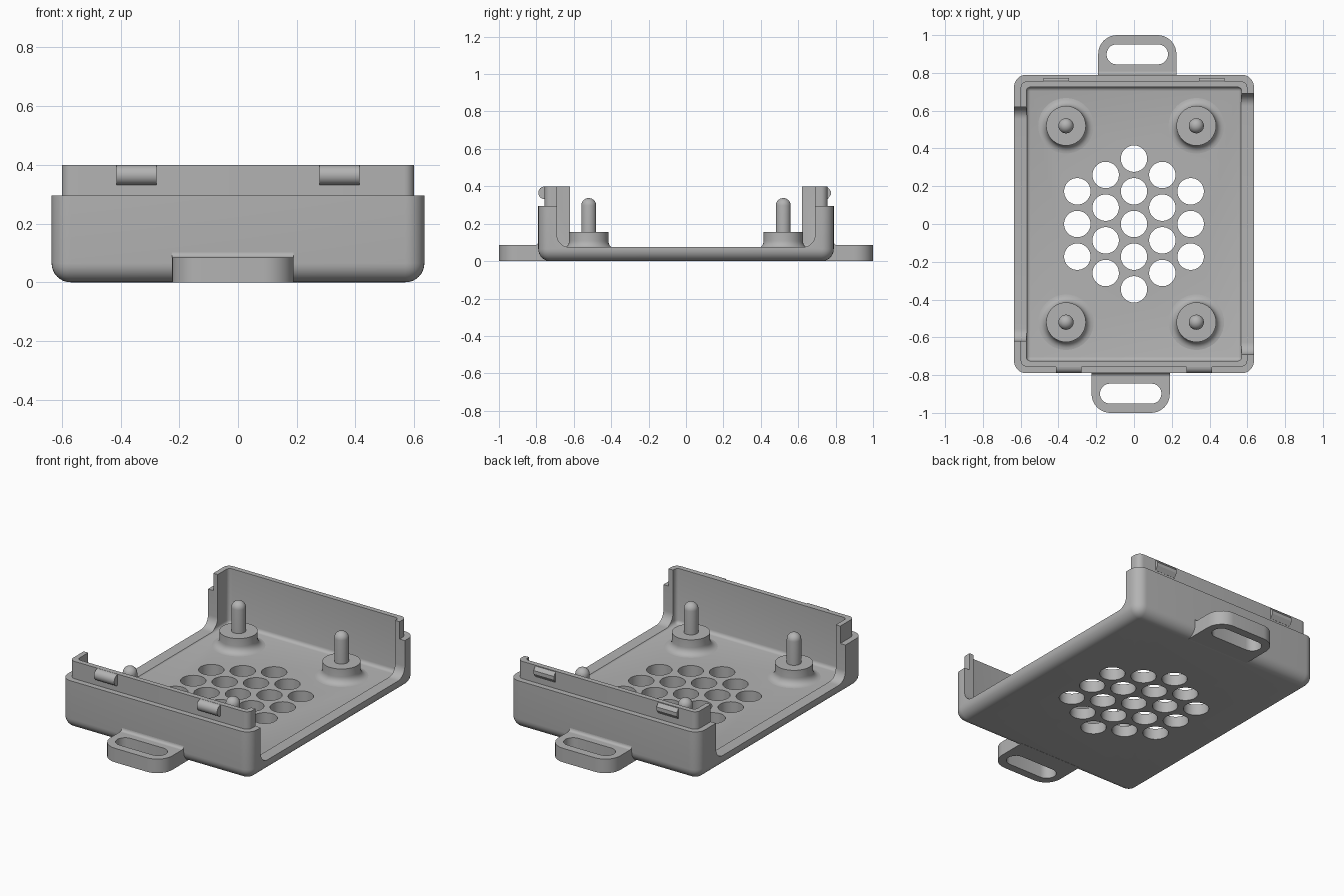
import bpy, bmesh, math
from mathutils import Matrix

if "Cube" in bpy.data.objects:
    bpy.data.objects.remove(bpy.data.objects["Cube"])

grey = bpy.data.materials.new("plain_grey")
grey.use_nodes = True
GREY = (0.45, 0.45, 0.45, 1)
grey.diffuse_color = GREY
grey.node_tree.nodes["Principled BSDF"].inputs["Base Color"].default_value = GREY


def finish(name, bm):
    bmesh.ops.recalc_face_normals(bm, faces=bm.faces)
    mesh = bpy.data.meshes.new(name)
    bm.to_mesh(mesh)
    bm.free()
    mesh.materials.append(grey)
    ob = bpy.data.objects.new(name, mesh)
    bpy.context.collection.objects.link(ob)
    return ob


def box(name, lo, hi, rules=()):
    """Box from corner to corner; rules are (edge test, radius, segments)."""
    bm = bmesh.new()
    bmesh.ops.create_cube(bm, size=1)
    for v in bm.verts:
        for i in range(3):
            v.co[i] = lo[i] if v.co[i] < 0 else hi[i]
    for test, radius, seg in rules:
        edges = [e for e in bm.edges if test(e)]
        bmesh.ops.bevel(bm, geom=edges, offset=radius, segments=seg,
                        profile=0.5, affect='EDGES')
    return finish(name, bm)


def prism(name, pts, lo, hi, along_x=False):
    """Extrude a flat outline along z, or a (y, z) outline along x."""
    bm = bmesh.new()
    place = (lambda p: (lo, p[0], p[1])) if along_x else (lambda p: (p[0], p[1], lo))
    face = bm.faces.new([bm.verts.new(place(p)) for p in pts])
    new = bmesh.ops.extrude_face_region(bm, geom=[face])["geom"]
    step = (hi - lo, 0, 0) if along_x else (0, 0, hi - lo)
    bmesh.ops.translate(bm, vec=step, verts=[g for g in new if isinstance(g, bmesh.types.BMVert)])
    return finish(name, bm)


def arc(cx, cy, r, a0, a1, n=10):
    angles = [math.radians(a0 + (a1 - a0) * i / n) for i in range(n + 1)]
    return [(cx + r * math.cos(a), cy + r * math.sin(a)) for a in angles]


def lathe(name, profile, x, y, steps=40):
    bm = bmesh.new()
    verts = [bm.verts.new((r, 0, z)) for r, z in profile]
    edges = [bm.edges.new(pair) for pair in zip(verts, verts[1:])]
    bmesh.ops.spin(bm, geom=verts + edges, cent=(0, 0, 0), axis=(0, 0, 1),
                   angle=math.tau, steps=steps)
    bmesh.ops.remove_doubles(bm, verts=bm.verts, dist=0.0002)
    bmesh.ops.translate(bm, vec=(x, y, 0), verts=bm.verts)
    return finish(name, bm)


def boolean(ob, tool, op='DIFFERENCE'):
    mod = ob.modifiers.new("cut", 'BOOLEAN')
    mod.operation, mod.solver, mod.object = op, 'EXACT', tool
    dg = bpy.context.evaluated_depsgraph_get()
    mesh = bpy.data.meshes.new_from_object(ob.evaluated_get(dg))
    ob.modifiers.clear()
    ob.data = mesh
    bpy.data.objects.remove(tool)


def smooth(ob):
    bpy.ops.object.select_all(action='DESELECT')
    ob.select_set(True)
    bpy.context.view_layer.objects.active = ob
    bpy.ops.object.shade_smooth_by_angle(angle=math.radians(30))


def upright(e):
    a, b = (v.co for v in e.verts)
    return abs(a.z - b.z) > 0.1


def low(z):
    return lambda e: all(v.co.z < z + 0.001 for v in e.verts) and len(e.link_faces) == 2 \
        and any(abs(f.normal.z) < 0.5 for f in e.link_faces)


parts = []
FLOOR = 0.066

# Tray: outer shell with a stepped lip, hollowed out
tray = box("tray", (-0.635, -0.79, 0), (0.635, 0.79, 0.295),
           [(lambda e: upright(e) or low(0)(e), 0.065, 8)])
lip = box("lip", (-0.6, -0.756, 0.1), (0.6, 0.756, 0.4), [(upright, 0.035, 6)])
boolean(tray, lip, 'UNION')
cavity = box("cavity", (-0.57, -0.725, FLOOR), (0.57, 0.725, 0.6),
             [(lambda e: upright(e) or low(FLOOR)(e), 0.022, 4)])
boolean(tray, cavity)

# Side openings with rounded lower corners
for side, half in ((1, 0.69), (-1, 0.62)):
    outline = ([(half, 0.6), (-half, 0.6)]
               + arc(-half + 0.065, 0.14, 0.065, 180, 270)
               + arc(half - 0.065, 0.14, 0.065, 270, 360))
    x0, x1 = sorted((side * 0.53, side * 0.7))
    boolean(tray, prism("opening", outline, x0, x1, True))

# Honeycomb of round vents
PITCH = 0.173
bm = bmesh.new()
for col in range(-2, 3):
    count = 3 if abs(col) == 2 else 4 if abs(col) == 1 else 5
    for row in range(count):
        y = (row - (count - 1) / 2) * PITCH
        bmesh.ops.create_cone(bm, cap_ends=True, segments=40, radius1=0.07, radius2=0.07,
                              depth=0.4, matrix=Matrix.Translation((col * 0.15, y, 0)))
boolean(tray, finish("vents", bm))
parts.append(tray)

# Standoffs with a flared foot and a domed pin
profile = ([(0.15, FLOOR - 0.01)]
           + arc(0.147, FLOOR + 0.042, 0.042, 270, 180, 6)
           + [(0.105, 0.155), (0.04, 0.155)]
           + arc(0, 0.297, 0.04, 0, 90, 8))
for x in (-0.36, 0.33):
    for y in (-0.52, 0.52):
        name = ("back" if y > 0 else "front") + ("_left" if x > 0 else "_right")
        parts.append(lathe(name + "_standoff", profile, x, y))

# Mounting ears with a long slot, each with a small fillet against the wall
for s, name in ((-1, "front"), (1, "back")):
    cx = s * 0.0175
    outline = ([(cx + 0.207, 0.735)] + arc(cx + 0.107, 0.9, 0.1, 0, 90)
               + arc(cx - 0.107, 0.9, 0.1, 90, 180) + [(cx - 0.207, 0.735)])
    ear = prism(name + "_ear", [(x, s * y) for x, y in outline], 0, 0.085)
    slot = arc(cx + 0.11, 0.898, 0.053, -90, 90) + arc(cx - 0.11, 0.898, 0.053, 90, 270)
    boolean(ear, prism("slot", [(x, s * y) for x, y in slot], -0.1, 0.2))
    parts.append(ear)
    curve = [(0.785, 0.08)] + arc(0.807, 0.102, 0.017, 270, 180, 5) + [(0.785, 0.102)]
    parts.append(prism(name + "_ear_fillet", [(s * y, z) for y, z in curve],
                       cx - 0.207, cx + 0.207, True))

# Snap bars: round on the front, wedge shaped on the back
bar = arc(-0.756, 0.365, 0.034, 90, 270, 12)
wedge = [(0.75, 0.396), (0.757, 0.396), (0.774, 0.375), (0.774, 0.355), (0.757, 0.33), (0.75, 0.33)]
for side, name in ((1, "left"), (-1, "right")):
    for where, shape, mid in (("front", bar, 0.345), ("back", wedge, 0.412)):
        parts.append(prism(f"{where}_{name}_snap", shape,
                           side * mid - 0.068, side * mid + 0.068, True))

for ob in parts:
    smooth(ob)
